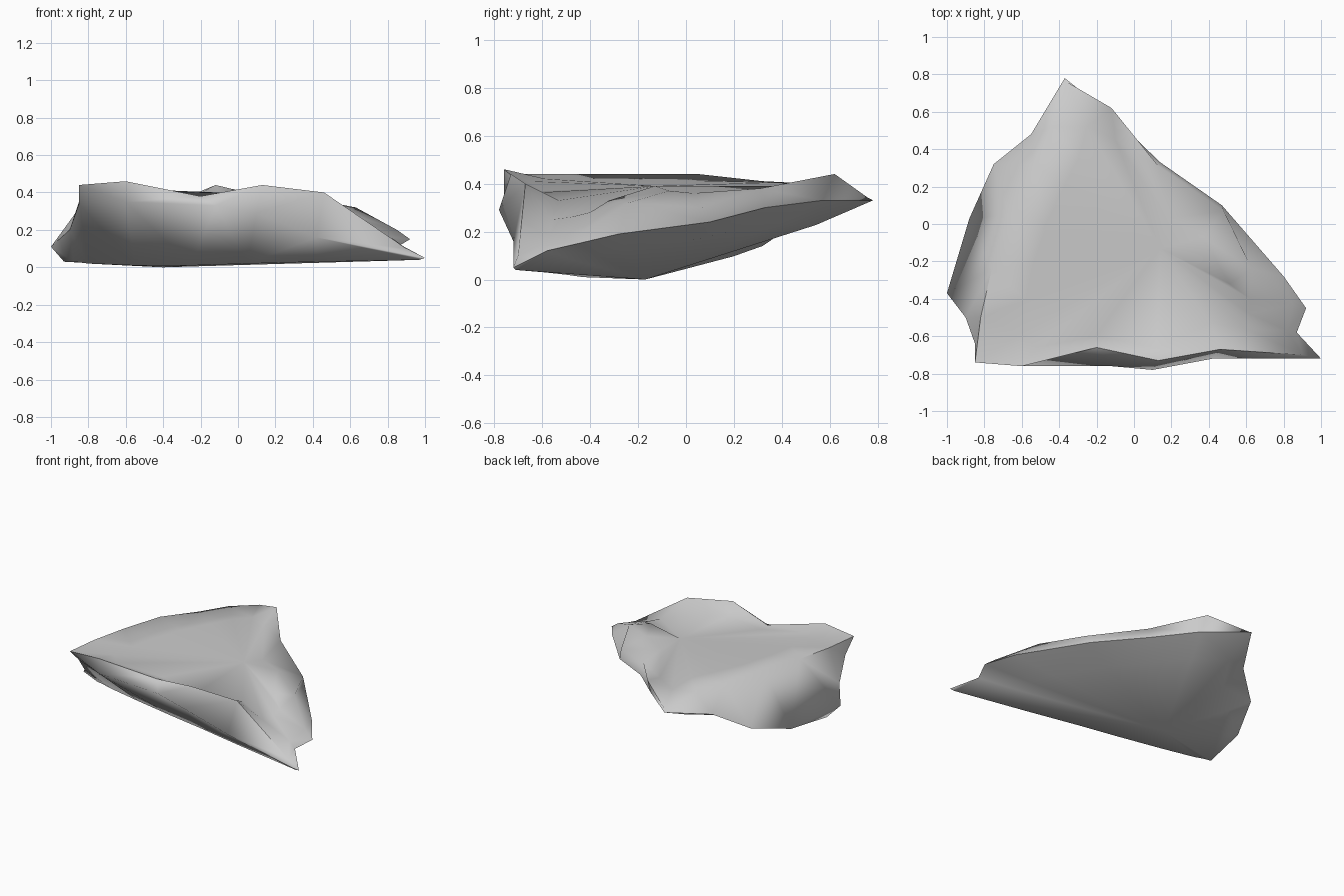
import bpy
import bmesh
import math
from mathutils import Vector

default_cube = bpy.data.objects.get("Cube")
if default_cube:
    bpy.data.objects.remove(default_cube, do_unlink=True)

# Single stone colour
stone = bpy.data.materials.new("grey_stone")
stone.use_nodes = True
stone.diffuse_color = (0.6, 0.6, 0.6, 1)
stone.node_tree.nodes["Principled BSDF"].inputs["Base Color"].default_value = stone.diffuse_color

# Widest outline, counter-clockwise from the front corner
girth = [
    (-.85, -.64, .34), (-.6, -.76, .35), (-.12, -.76, .33), (.1, -.78, .29),
    (.42, -.72, .16), (1, -.72, .05), (.87, -.58, .12), (.92, -.45, .15),
    (.8, -.28, .19), (.47, .1, .24), (.14, .33, .3), (-.11, .57, .33),
    (-.37, .78, .33), (-.55, .48, .25), (-.75, .32, .14), (-.88, .03, .06),
    (-1, -.37, .11), (-.9, -.5, .2),
]

# Upper edge of the slab, matching the outline point for point
brow = [
    (-.85, -.74, .44), (-.6, -.76, .46), (-.2, -.66, .38), (.13, -.73, .44),
    (.46, -.67, .4), (.9, -.7, .1), (.82, -.57, .16), (.85, -.43, .2),
    (.63, -.24, .32), (.48, .07, .3), (.13, .31, .38), (-.12, .62, .44),
    (-.36, .76, .34), (-.44, .52, .4), (-.54, .32, .41), (-.67, .05, .44),
    (-.76, -.24, .44), (-.82, -.5, .44),
]

# Broken hollow, front crest and rear trough, replacing the regular inset there
hollow = {
    1: (-.52, -.66, .41), 2: (-.2, -.6, .37), 3: (.12, -.66, .36),
    4: (.41, -.53, .33), 5: (.6, -.56, .25), 6: (.62, -.48, .26),
    7: (.62, -.4, .28), 8: (.51, -.32, .33), 9: (.37, -.07, .37),
    10: (.18, .03, .36), 11: (-.1, .45, .39), 12: (-.25, .52, .37),
}

# Foot of the undercut front, running back toward the right-hand corner
foot = {
    0: (-.8, -.33, .02), 1: (-.55, -.37, .01), 2: (-.25, -.43, .01),
    3: (.05, -.5, .02), 4: (.42, -.59, .03), 5: (.97, -.71, .04),
    16: (-.93, -.31, .03), 17: (-.88, -.32, .03),
}
crown = Vector((.14, -.13, .39))
keel = Vector((-.4, -.17, 0))


def underside(index, point):
    """Follow the undercut foot, or bulge from the outline to the keel."""
    if index in foot:
        return Vector(foot[index])
    belly = Vector(point).lerp(keel, .25)
    belly.z *= .92
    return belly


def plateau(index, point):
    """Inset the upper edge on a tilted plane, or follow the hollow."""
    if index in hollow:
        return Vector(hollow[index])
    inner = Vector(point).lerp(crown, .25)
    inner.z = crown.z - .05 * inner.x
    return inner


def bridge(bm, lower, upper):
    """Skin the strip between two rings."""
    count = len(lower)
    for i in range(count):
        j = (i + 1) % count
        bm.faces.new((lower[i], lower[j], upper[j], upper[i]))


def cap(bm, ring, centre):
    """Close a ring with a fan around a centre point."""
    hub = bm.verts.new(centre)
    for i, vert in enumerate(ring):
        bm.faces.new((vert, ring[(i + 1) % len(ring)], hub))


# Loft the rock from the base to the crown
bm = bmesh.new()
profiles = [
    [underside(i, p) for i, p in enumerate(girth)],
    girth,
    brow,
    [plateau(i, p) for i, p in enumerate(brow)],
]
rings = [[bm.verts.new(p) for p in profile] for profile in profiles]
for lower, upper in zip(rings, rings[1:]):
    bridge(bm, lower, upper)
cap(bm, rings[-1], crown)
cap(bm, rings[0], keel)
bmesh.ops.triangulate(bm, faces=bm.faces[:])
bmesh.ops.recalc_face_normals(bm, faces=bm.faces[:])

mesh = bpy.data.meshes.new("rock_slab")
bm.to_mesh(mesh)
bm.free()
mesh.materials.append(stone)
rock = bpy.data.objects.new("rock_slab", mesh)
bpy.context.collection.objects.link(rock)

# Soft faces with sharp broken edges
bpy.ops.object.select_all(action="DESELECT")
rock.select_set(True)
bpy.context.view_layer.objects.active = rock
bpy.ops.object.shade_smooth_by_angle(angle=math.radians(70))
